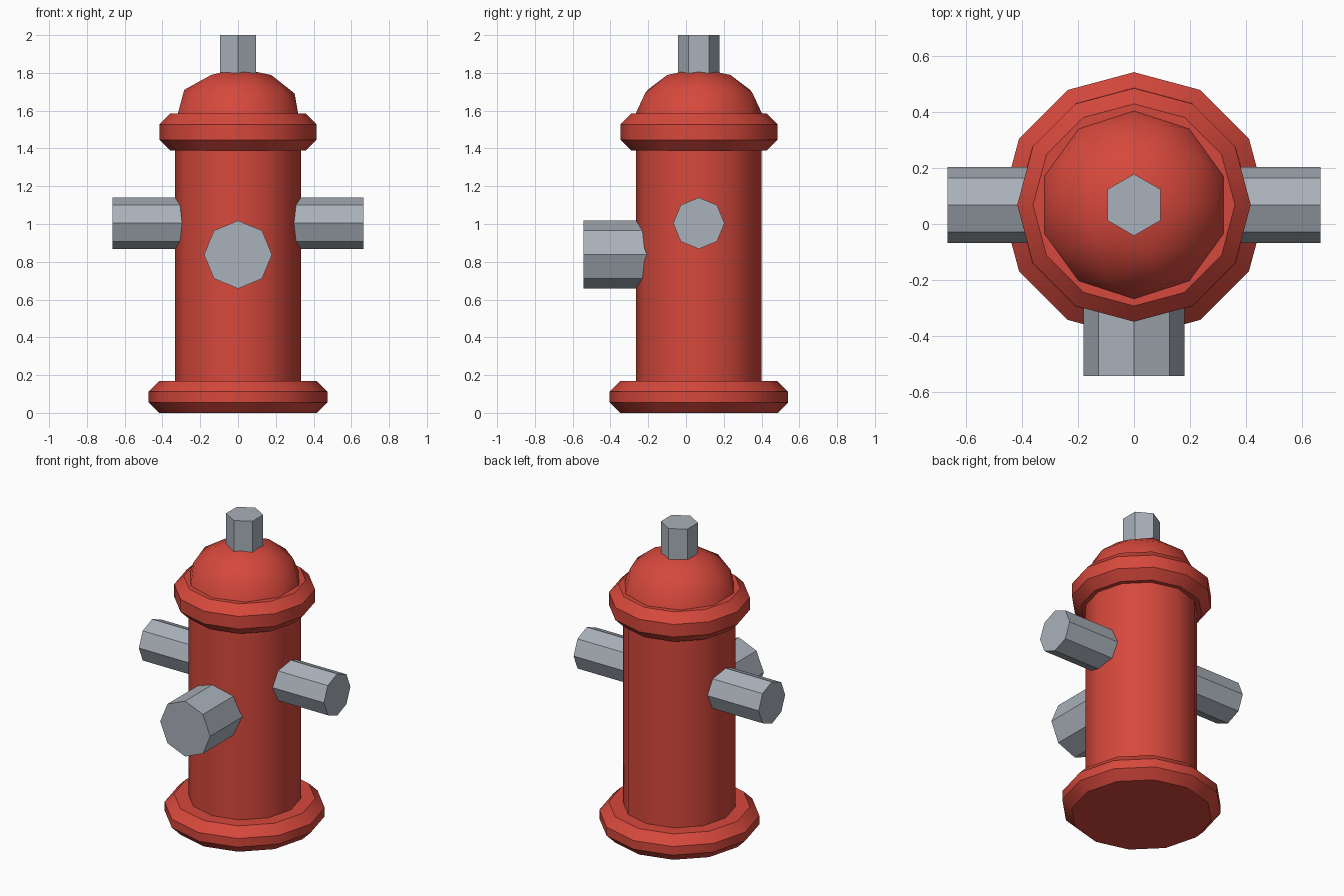
import bpy, bmesh, math
from mathutils import Matrix, Vector

if "Cube" in bpy.data.objects:
    bpy.data.objects.remove(bpy.data.objects["Cube"])

CY = 0.068  # the hydrant axis sits behind the origin because of the front outlet


def material(name, rgb):
    m = bpy.data.materials.new(name)
    m.diffuse_color = (*rgb, 1)
    m.use_nodes = True
    m.node_tree.nodes["Principled BSDF"].inputs["Base Color"].default_value = m.diffuse_color
    return m


RED = material("hydrant red", (0.67, 0.065, 0.045))
STEEL = material("steel grey", (0.40, 0.44, 0.49))


def finish(bm, name, mat, smooth_angle=None):
    bmesh.ops.recalc_face_normals(bm, faces=bm.faces)
    me = bpy.data.meshes.new(name)
    bm.to_mesh(me)
    bm.free()
    me.materials.append(mat)
    ob = bpy.data.objects.new(name, me)
    bpy.context.collection.objects.link(ob)
    if smooth_angle:
        bpy.ops.object.select_all(action='DESELECT')
        ob.select_set(True)
        bpy.context.view_layer.objects.active = ob
        bpy.ops.object.shade_smooth_by_angle(angle=math.radians(smooth_angle))
    return ob


def turned(name, profile, sides=12):
    """Closed solid of revolution from (radius, z) points."""
    bm = bmesh.new()
    rings = [[bm.verts.new((r * math.cos(a), CY + r * math.sin(a), z))
              for a in (2 * math.pi * i / sides for i in range(sides))]
             for r, z in profile]
    for lo, hi in zip(rings, rings[1:]):
        for i in range(sides):
            j = (i + 1) % sides
            bm.faces.new((lo[i], lo[j], hi[j], hi[i]))
    bm.faces.new(rings[0])
    bm.faces.new(rings[-1])
    return finish(bm, name, RED, 38)


def prism(name, sides, r, start, end):
    """Flat-sided bar from start to end, with a corner pointing up (or along y if upright)."""
    start, end = Vector(start), Vector(end)
    d = (end - start).normalized()
    u = Vector((0, 1, 0)) if abs(d.z) > 0.5 else Vector((0, 0, 1))
    v = d.cross(u)
    bm = bmesh.new()
    rings = [[bm.verts.new(c + r * (math.cos(a) * u + math.sin(a) * v))
              for a in (2 * math.pi * i / sides for i in range(sides))]
             for c in (start, end)]
    for i in range(sides):
        j = (i + 1) % sides
        bm.faces.new((rings[0][i], rings[0][j], rings[1][j], rings[1][i]))
    for ring in rings:
        bm.faces.new(ring)
    return finish(bm, name, STEEL)


# Barrel and the two bevelled flanges
turned("base_flange", [(0.417, 0), (0.473, 0.056), (0.473, 0.112), (0.417, 0.168)])
turned("barrel", [(0.333, 0.1), (0.333, 1.45)])
turned("top_flange", [(0.36, 1.39), (0.416, 1.446), (0.416, 1.528), (0.36, 1.584)])

# Domed cap: upper half of a squashed icosphere
bm = bmesh.new()
bmesh.ops.create_icosphere(bm, subdivisions=2, radius=1)
bmesh.ops.delete(bm, geom=[v for v in bm.verts if v.co.z < -0.01], context='VERTS')
bmesh.ops.transform(bm, verts=bm.verts,
                    matrix=Matrix.Translation((0, CY, 1.583)) @ Matrix.Diagonal((0.335, 0.335, 0.242, 1)))
finish(bm, "dome_cap", RED, 60)

# Operating nut, side outlets and the larger front outlet
prism("top_nut", 6, 0.11, (0, CY, 1.72), (0, CY, 2.0))
for side, s in (("left", -1), ("right", 1)):
    prism(side + "_outlet", 8, 0.136, (s * 0.25, CY, 1.004), (s * 0.665, CY, 1.004))
prism("front_outlet", 8, 0.18, (0, -0.1, 0.838), (0, -0.542, 0.838))
